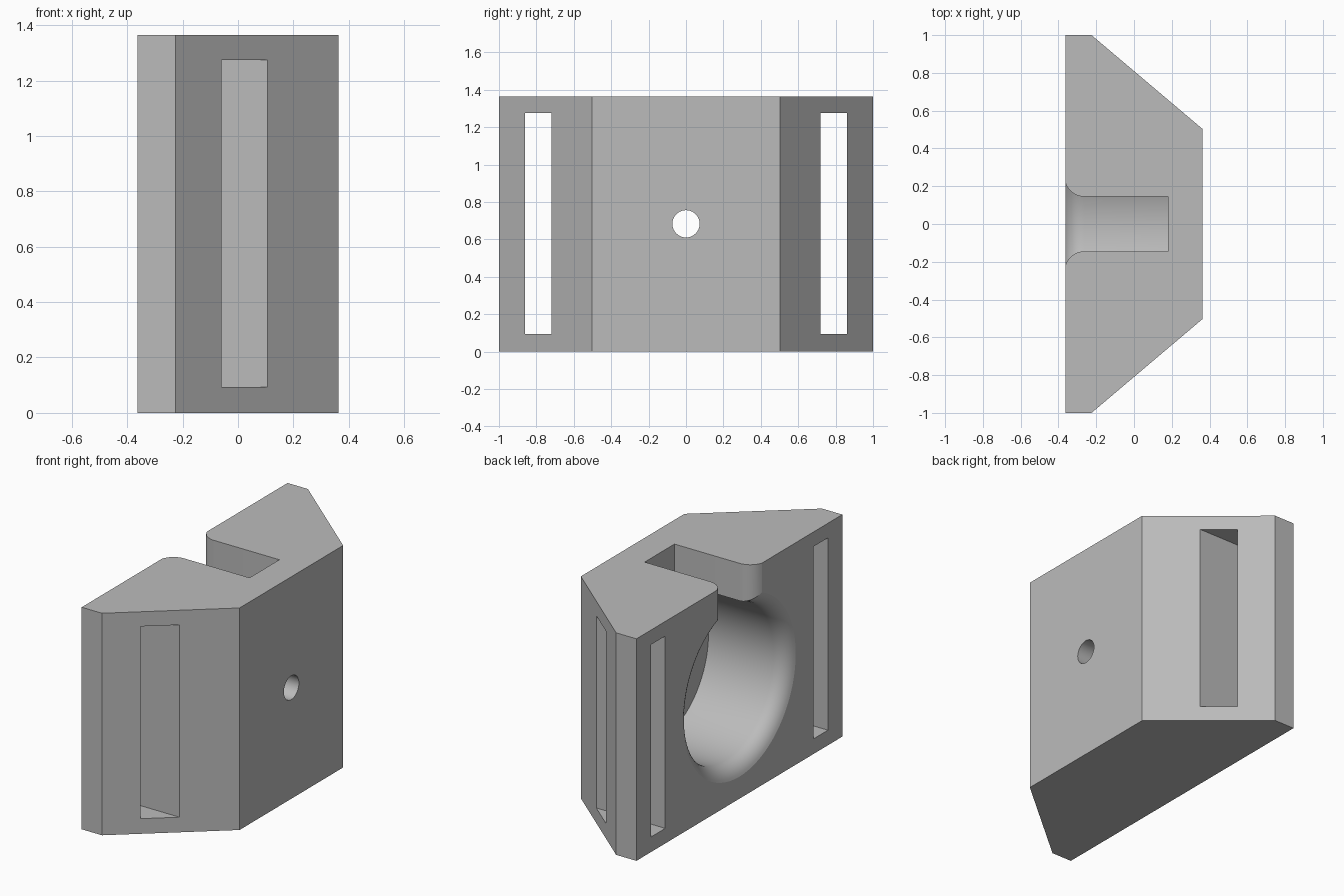
import bpy, bmesh, math
from mathutils import Matrix

cube = bpy.data.objects.get("Cube")
if cube:
    bpy.data.objects.remove(cube, do_unlink=True)

HEIGHT, MID = 1.365, 0.683
BACK, FRONT, FLOOR = -0.363, 0.363, 0.18
BORE, SLOT, FLARE = 0.475, 0.145, 0.105

grey = bpy.data.materials.new("plain grey")
grey.use_nodes = True
colour = (0.5, 0.5, 0.5, 1)
grey.diffuse_color = colour
grey.node_tree.nodes["Principled BSDF"].inputs["Base Color"].default_value = colour


def finish(name, bm):
    bmesh.ops.recalc_face_normals(bm, faces=bm.faces)
    mesh = bpy.data.meshes.new(name)
    bm.to_mesh(mesh)
    bm.free()
    mesh.materials.append(grey)
    ob = bpy.data.objects.new(name, mesh)
    bpy.context.collection.objects.link(ob)
    return ob


def prism(name, outline, z0, z1):
    bm = bmesh.new()
    face = bm.faces.new([bm.verts.new((x, y, z0)) for x, y in outline])
    top = bmesh.ops.extrude_face_region(bm, geom=[face])["geom"]
    bmesh.ops.translate(bm, vec=(0, 0, z1 - z0),
                        verts=[v for v in top if isinstance(v, bmesh.types.BMVert)])
    return finish(name, bm)


def mouth_profile(half, steps=9, sweep=math.radians(72)):
    """Wall of a pocket, from its floor to a flared mouth past the back face."""
    start = BACK + FLARE * math.sin(sweep)
    pts = [(FLOOR, half)]
    for i in range(steps + 1):
        a = sweep * i / steps
        pts.append((start - FLARE * math.sin(a), half + FLARE * (1 - math.cos(a))))
    return pts + [(BACK - 0.1, pts[-1][1])]


# Chamfered block
half_outline = [(FRONT, 0.503), (-0.225, 1), (BACK, 1)]
block = prism("mounting_block",
              half_outline + [(x, -y) for x, y in reversed(half_outline)], 0, HEIGHT)

# Strap slots through both wings
cutters = []
for side in (-1, 1):
    cutters.append(prism("strap_slot_cutter",
                         [(-1, side * 0.72), (1, side * 0.72),
                          (1, side * 0.86), (-1, side * 0.86)], 0.093, 1.275))

# Round pocket with a flared rim, spun about the x axis
bm = bmesh.new()
profile = mouth_profile(BORE)
profile = [(FLOOR, 0)] + profile + [(profile[-1][0], 0)]
verts = [bm.verts.new((x, 0, MID + r)) for x, r in profile]
edges = [bm.edges.new(pair) for pair in zip(verts, verts[1:])]
bmesh.ops.spin(bm, geom=verts + edges, cent=(0, 0, MID), axis=(1, 0, 0),
               angle=math.tau, steps=72, use_merge=True)
bmesh.ops.remove_doubles(bm, verts=bm.verts, dist=1e-5)
cutters.append(finish("pocket_cutter", bm))

# Flared channel from the pocket up through the top
wall = mouth_profile(SLOT)
cutters.append(prism("channel_cutter",
                     wall + [(x, -y) for x, y in reversed(wall)], MID, HEIGHT + 0.1))

# Bolt hole through the front wall
bm = bmesh.new()
bmesh.ops.create_cone(bm, cap_ends=True, segments=40, radius1=0.073, radius2=0.073, depth=0.6,
                      matrix=Matrix.Translation((0.3, 0, MID)) @ Matrix.Rotation(math.pi / 2, 4, "Y"))
cutters.append(finish("bolt_hole_cutter", bm))

# Cut everything out of the block
bpy.ops.object.select_all(action="DESELECT")
block.select_set(True)
bpy.context.view_layer.objects.active = block
for cutter in cutters:
    cutter.hide_render = True
    mod = block.modifiers.new("cut", "BOOLEAN")
    mod.operation, mod.solver, mod.object = "DIFFERENCE", "EXACT", cutter
    bpy.ops.object.modifier_apply(modifier=mod.name)
    bpy.data.objects.remove(cutter, do_unlink=True)

bpy.ops.object.shade_smooth_by_angle(angle=math.radians(15))
